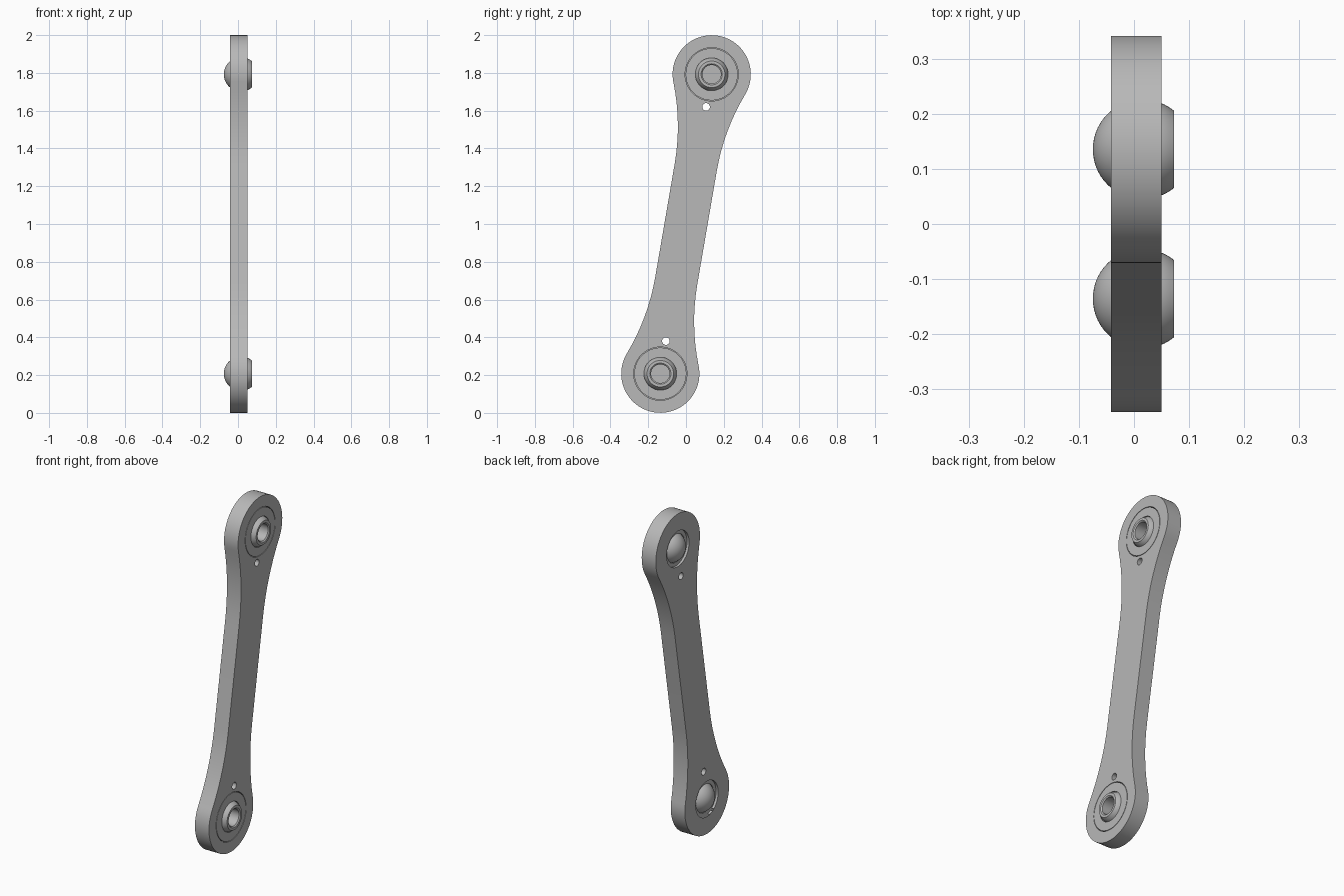
import bpy, bmesh, math
from mathutils import Vector

if "Cube" in bpy.data.objects:
    bpy.data.objects.remove(bpy.data.objects["Cube"], do_unlink=True)

grey = bpy.data.materials.new("brushed_grey")
grey.use_nodes = True
COLOUR = (0.48, 0.48, 0.48, 1)
grey.diffuse_color = COLOUR
grey.node_tree.nodes["Principled BSDF"].inputs["Base Color"].default_value = COLOUR

# Link dimensions
HALF = 0.804                  # middle to joint centre
END_R, WAIST = 0.207, 0.113   # end radius, half width of the shank
BLEND = 0.5                   # joint centre to start of the straight shank
BACK, FRONT = -0.042, 0.05    # plate faces
LEAN = math.atan2(0.272, 1.585)
BALL_R, BALL_X = 0.0907, 0.0157


def place(x, s, t):
    """Point from distance along the link and distance across it."""
    return Vector((x, s * math.sin(LEAN) + t * math.cos(LEAN),
                   1 + s * math.cos(LEAN) - t * math.sin(LEAN)))


def finish(name, bm):
    bmesh.ops.recalc_face_normals(bm, faces=bm.faces)
    mesh = bpy.data.meshes.new(name)
    bm.to_mesh(mesh)
    bm.free()
    mesh.materials.append(grey)
    obj = bpy.data.objects.new(name, mesh)
    bpy.context.collection.objects.link(obj)
    return obj


def lathe(name, profile, s, steps=48, closed=False):
    """Revolve (x, radius) points about a joint axis."""
    centre = place(0, s, 0)
    bm = bmesh.new()
    verts = [bm.verts.new(centre + Vector((x, 0, r))) for x, r in profile]
    edges = [bm.edges.new(pair) for pair in zip(verts, verts[1:])]
    if closed:
        edges.append(bm.edges.new((verts[-1], verts[0])))
    bmesh.ops.spin(bm, geom=verts + edges, cent=centre, axis=(1, 0, 0),
                   angle=math.tau, steps=steps, use_duplicate=False)
    bmesh.ops.remove_doubles(bm, verts=bm.verts, dist=1e-5)
    return finish(name, bm)


def smooth(obj):
    bpy.ops.object.select_all(action='DESELECT')
    obj.select_set(True)
    bpy.context.view_layer.objects.active = obj
    bpy.ops.object.shade_smooth_by_angle(angle=math.radians(30))


def drill(obj, s, radius, x0, x1, steps=48):
    cutter = lathe("cutter", [(x0, 0), (x0, radius), (x1, radius), (x1, 0)], s, steps)
    cutter.hide_render = True
    mod = obj.modifiers.new("drill", 'BOOLEAN')
    mod.operation, mod.solver, mod.object = 'DIFFERENCE', 'EXACT', cutter
    bpy.context.view_layer.objects.active = obj
    bpy.ops.object.modifier_apply(modifier=mod.name)
    bpy.data.objects.remove(cutter, do_unlink=True)


# One quarter of the outline: concave blend, then the round end
blend_r = (BLEND**2 + WAIST**2 - END_R**2) / (2 * (END_R - WAIST))
sweep = math.asin(BLEND / (blend_r + END_R))
quarter = []
for i in range(9):
    a = sweep * i / 8
    quarter.append((HALF - BLEND + blend_r * math.sin(a),
                    WAIST + blend_r * (1 - math.cos(a))))
start = math.pi / 2 + sweep
for i in range(1, 21):
    a = start * (1 - i / 20)
    quarter.append((HALF + END_R * math.cos(a), END_R * math.sin(a)))
half = quarter + [(s, -t) for s, t in reversed(quarter[:-1])]
outline = half + [(-s, -t) for s, t in half]

# Link plate
bm = bmesh.new()
face = bm.faces.new([bm.verts.new(place(BACK, s, t)) for s, t in outline])
top = bmesh.ops.extrude_face_region(bm, geom=[face])
bmesh.ops.translate(bm, vec=(FRONT - BACK, 0, 0),
                    verts=[v for v in top["geom"] if isinstance(v, bmesh.types.BMVert)])
plate = finish("link_plate", bm)
for side in (-1, 1):
    drill(plate, side * HALF, 0.141, BACK + 0.014, 0.1)      # seat for the race
    drill(plate, side * HALF, 0.105, -0.1, 0.1)              # opening behind the ball
    drill(plate, side * (HALF - 0.175), 0.02, -0.1, 0.1, 24)  # grease hole
smooth(plate)


def ball_point(x):
    return x, math.sqrt(max(0, BALL_R**2 - (x - BALL_X)**2))


# Spherical joints
for side, label in ((1, "upper"), (-1, "lower")):
    s = side * HALF
    # Race: flat ring with a spherical seat
    seat_back = BACK + 0.0145
    race = [(seat_back, 0.138), (FRONT, 0.138)]
    for i in range(9):
        x, r = ball_point(FRONT + (seat_back - FRONT) * i / 8)
        race.append((x, r + 0.003))
    smooth(lathe(label + "_race", race, s, closed=True))
    # Ball: domed at the back, flat and bored at the front
    ball_end = 0.073
    limit = math.acos((BALL_X - ball_end) / BALL_R)
    ball = [(BALL_X - BALL_R * math.cos(limit * i / 20),
             BALL_R * math.sin(limit * i / 20)) for i in range(21)]
    ball += [(ball_end, 0.056), (ball_end - 0.006, 0.049), (-0.04, 0.049), (-0.04, 0)]
    smooth(lathe(label + "_ball", ball, s))
